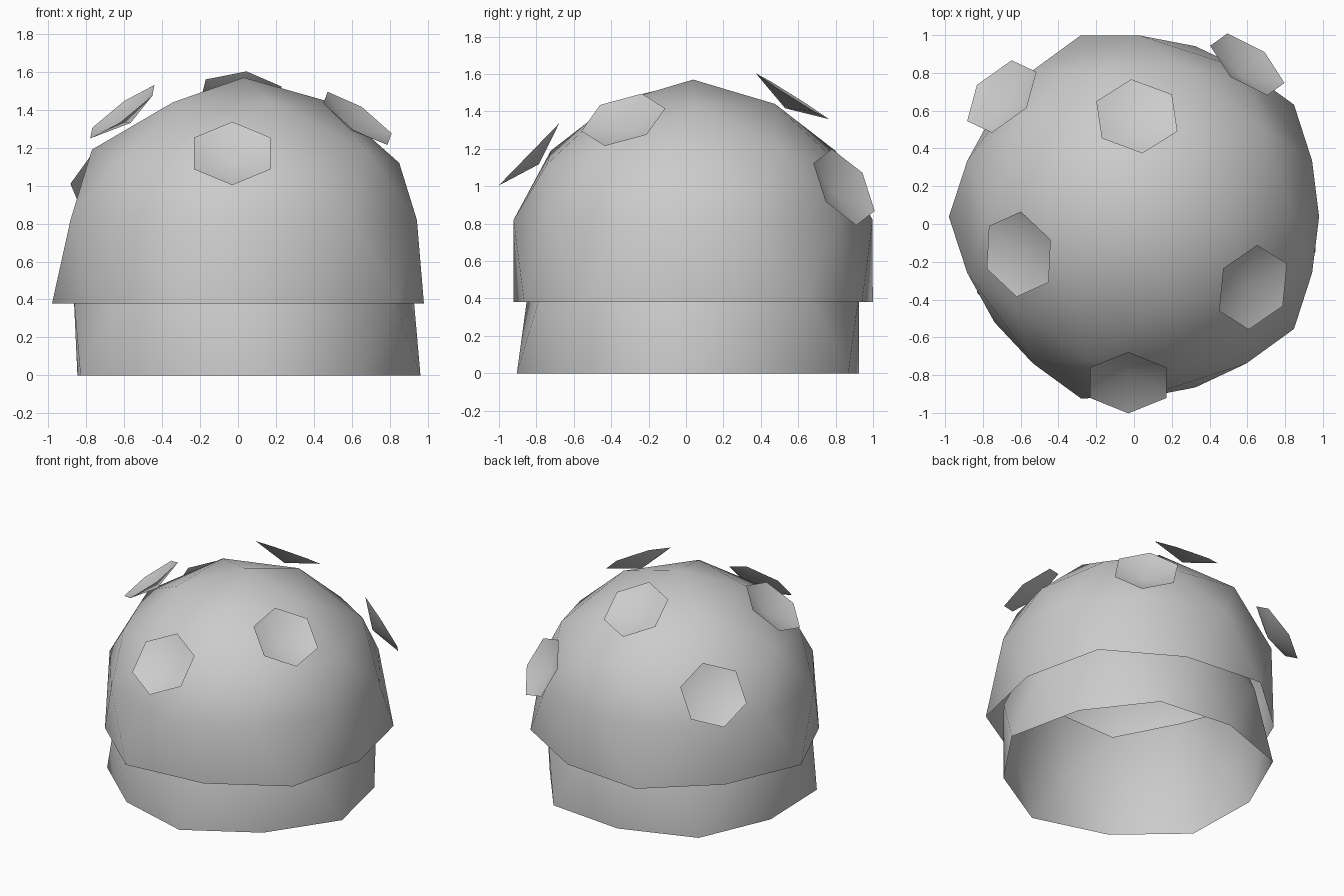
import bpy, bmesh, math
from mathutils import Vector

if "Cube" in bpy.data.objects:
    bpy.data.objects.remove(bpy.data.objects["Cube"])

# (unit icosphere height, radius, height above the equator) for each vertex ring
RINGS = [(1.0, 0.0, 0.75), (0.851, 0.46, 0.62), (0.526, 0.80, 0.37), (0.447, 0.82, 0.30),
         (0.0, 0.96, 0.0), (-0.447, 1.01, -0.44), (-0.526, 0.95, -0.44)]


def shell(name, scale, base, turn, top):
    """Open icosphere shell with a flat rim; rings above 'top' are removed."""
    bpy.ops.mesh.primitive_ico_sphere_add(subdivisions=2, radius=1)
    ob = bpy.context.object
    ob.name = name
    bm = bmesh.new()
    bm.from_mesh(ob.data)
    bmesh.ops.delete(bm, geom=[v for v in bm.verts if v.co.z < -0.6 or v.co.z > top],
                     context='VERTS')
    for v in bm.verts:
        _, r, h = min(RINGS, key=lambda k: abs(k[0] - v.co.z))
        a = math.atan2(v.co.y, v.co.x) + turn
        v.co = (r * scale * math.cos(a), r * scale * math.sin(a), base + (h + 0.44) * scale)
    bm.to_mesh(ob.data)
    bm.free()
    ob.location = (0.03, 0.038, 0)
    bpy.ops.object.shade_smooth()


# Cap and the shorter, turned stem inside it
shell("cap", 1.0, 0.38, 0.0, 2)
shell("stem", 0.94, 0.0, math.radians(25), 0.6)


def cup(name, centre, normal, toward, radius=0.233, depth=0.075):
    """Shallow six-sided cup; one corner points along 'toward' in the top view."""
    n = Vector(normal).normalized()
    u = Vector((toward[0], toward[1], -(n.x * toward[0] + n.y * toward[1]) / n.z)).normalized()
    w = n.cross(u)
    c = Vector(centre)
    verts = [c + radius * (math.cos(k * math.pi / 3) * u + math.sin(k * math.pi / 3) * w)
             for k in range(6)]
    verts.append(c - depth * n)
    me = bpy.data.meshes.new(name)
    me.from_pydata(verts, [], [(k, (k + 1) % 6, 6) for k in range(6)])
    me.shade_smooth()
    bpy.context.collection.objects.link(bpy.data.objects.new(name, me))


# Cups scattered over the cap
CUPS = [
    ("cup_front", (-0.03, -0.84, 1.17), (0, -0.72, 0.70), (0, 1)),
    ("cup_left", (-0.61, -0.16, 1.39), (-0.58, -0.17, 0.79), (0.05, 1)),
    ("cup_right", (0.63, -0.335, 1.355), (0.54, -0.27, 0.80), (0.1, 1)),
    ("cup_back", (0.015, 0.57, 1.48), (0.03, 0.53, 0.84), (0.15, -1)),
    ("cup_back_left", (-0.70, 0.675, 1.07), (-0.58, 0.54, 0.60), (0.19, 0.135)),
    ("cup_back_right", (0.60, 0.845, 0.995), (0.53, 0.70, 0.46), (-0.1, 0.155)),
]
for args in CUPS:
    cup(*args)
